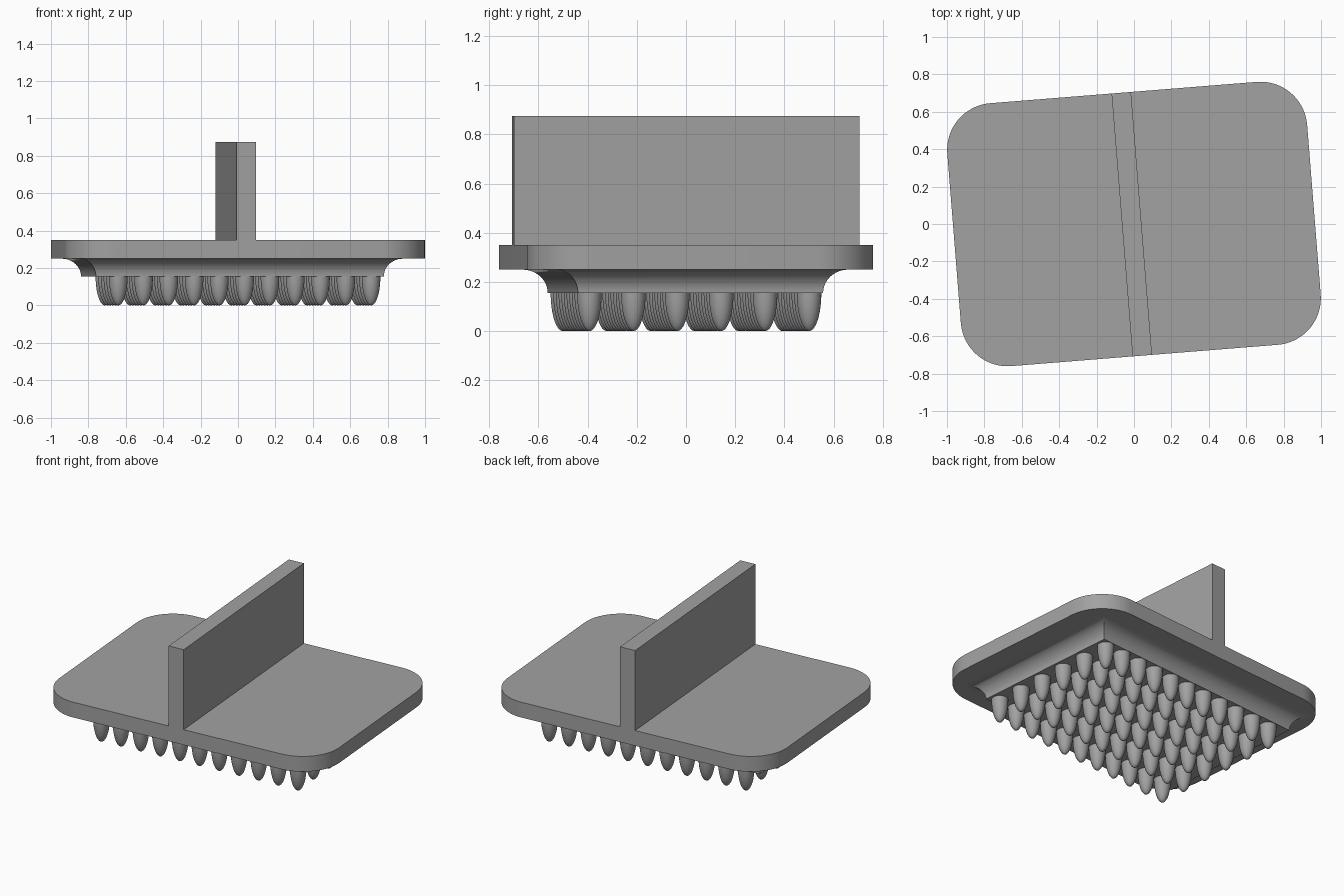
import bpy, bmesh, math
from mathutils import Matrix

if "Cube" in bpy.data.objects:
    bpy.data.objects.remove(bpy.data.objects["Cube"])

TURN = Matrix.Rotation(math.radians(4.57), 4, 'Z')   # whole stamp is slightly turned

grey = bpy.data.materials.new("grey")
grey.diffuse_color = (0.36, 0.36, 0.36, 1)
grey.use_nodes = True
grey.node_tree.nodes["Principled BSDF"].inputs["Base Color"].default_value = grey.diffuse_color


def finish(name, bm, smooth=True):
    bmesh.ops.recalc_face_normals(bm, faces=bm.faces)
    bm.transform(TURN)
    mesh = bpy.data.meshes.new(name)
    bm.to_mesh(mesh)
    bm.free()
    mesh.materials.append(grey)
    ob = bpy.data.objects.new(name, mesh)
    bpy.context.collection.objects.link(ob)
    if smooth:
        bpy.ops.object.select_all(action='DESELECT')
        ob.select_set(True)
        bpy.context.view_layer.objects.active = ob
        bpy.ops.object.shade_smooth_by_angle(angle=math.radians(30))
    return ob


def loft(bm, rings, cap_first=True, cap_last=True):
    """Skin a list of equal-length closed rings."""
    loops = [[bm.verts.new(p) for p in r] for r in rings]
    for a, b in zip(loops, loops[1:]):
        n = len(a)
        for i in range(n):
            bm.faces.new((a[i], a[(i + 1) % n], b[(i + 1) % n], b[i]))
    if cap_first:
        bm.faces.new(loops[0])
    if cap_last:
        bm.faces.new(loops[-1])


def rectangle(cx, cy, w, d, z):
    return [(cx + sx * w, cy + sy * d, z) for sx, sy in ((1, 1), (-1, 1), (-1, -1), (1, -1))]


# rounded base plate
W, D, R = 0.965, 0.705, 0.25
outline = []
for k, (sx, sy) in enumerate(((1, 1), (-1, 1), (-1, -1), (1, -1))):
    for i in range(17):
        a = math.pi / 2 * (k + i / 16)
        outline.append((sx * (W - R) + R * math.cos(a), sy * (D - R) + R * math.sin(a)))
bm = bmesh.new()
loft(bm, [[(x, y, z) for x, y in outline] for z in (0.25, 0.35)])
finish("base_plate", bm)

# upright grip wall
bm = bmesh.new()
loft(bm, [rectangle(-0.012, 0, 0.052, D, z) for z in (0.35, 0.875)])
finish("grip_wall", bm, smooth=False)

# coved block under the plate, with mitred corners
bm = bmesh.new()
rings = []
for i in range(13):
    a = math.pi / 2 * i / 12
    out = 0.095 * (1 - math.cos(a))
    rings.append(rectangle(-0.03, 0, 0.772 + out, 0.50 + out, 0.155 + 0.095 * math.sin(a)))
loft(bm, rings)
finish("coved_block", bm)

# grid of rounded studs hanging below the block
COLS, ROWS = 11, 6
bm = bmesh.new()
for c in range(COLS):
    for r in range(ROWS):
        x = -0.678 + 1.356 * c / (COLS - 1)
        y = -0.448 + 0.896 * r / (ROWS - 1)
        rings = []
        for i in range(9):
            a = math.pi / 2 * i / 9
            rings.append([(x + 0.05 * math.cos(a) * math.cos(t), y + 0.05 * math.cos(a) * math.sin(t),
                           0.155 - 0.155 * math.sin(a))
                          for t in (math.tau * j / 24 for j in range(24))])
        loft(bm, rings, cap_first=False, cap_last=False)
        # rounded tip
        tip = bm.verts.new((x, y, 0))
        bm.verts.ensure_lookup_table()
        last = bm.verts[-25:-1]
        for j in range(24):
            bm.faces.new((last[j], last[(j + 1) % 24], tip))
finish("studs", bm)
